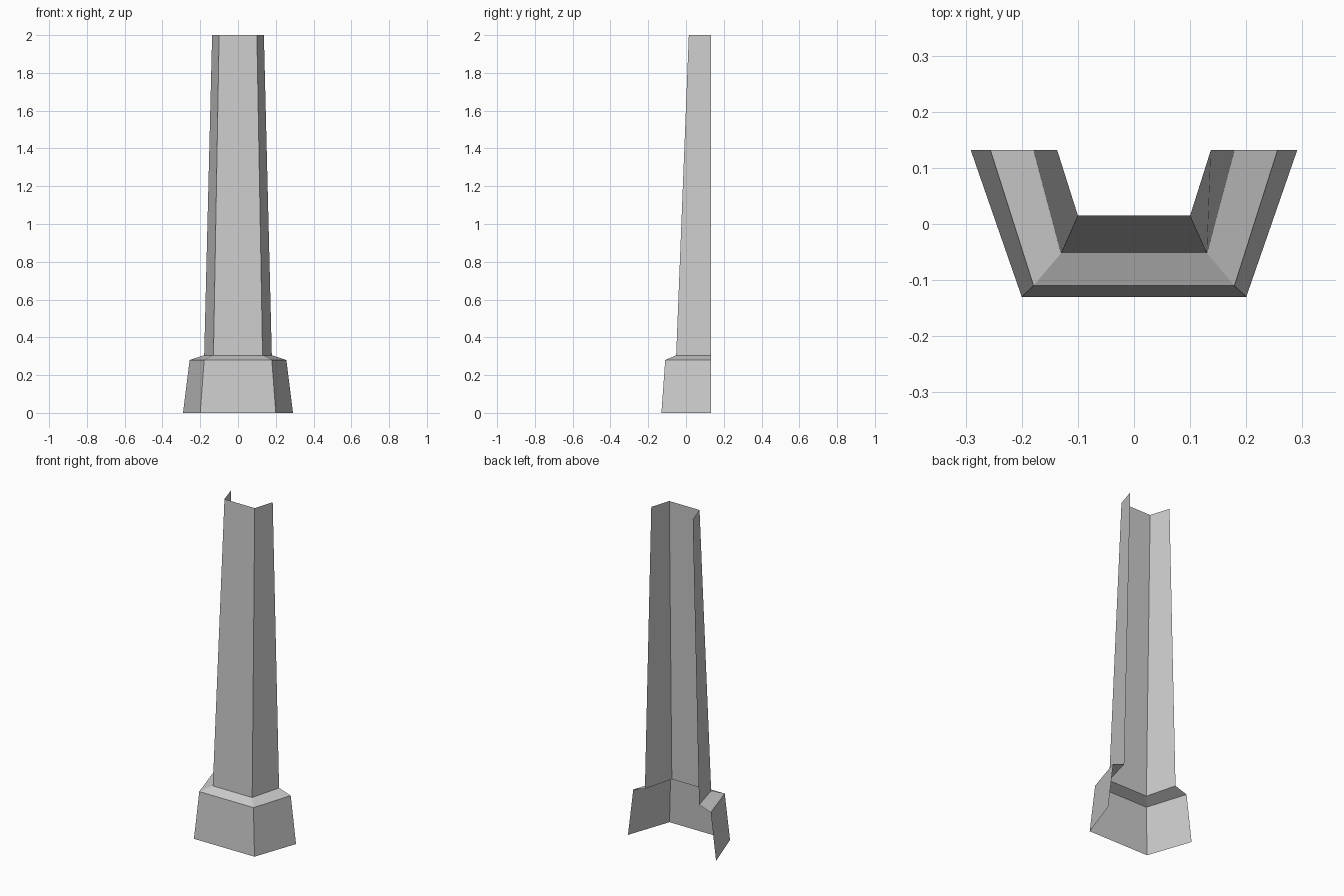
import bpy
import bmesh

cube = bpy.data.objects.get("Cube")
if cube:
    bpy.data.objects.remove(cube, do_unlink=True)

# Single plain grey material
grey = bpy.data.materials.new("plain_grey")
grey.use_nodes = True
colour = (0.6, 0.6, 0.6, 1.0)
grey.diffuse_color = colour
grey.node_tree.nodes["Principled BSDF"].inputs["Base Color"].default_value = colour

BACK_Y = 0.132

# Half-hexagon sections: height, front half width, front y, back half width
GROUND = (0.0, 0.20, -0.13, 0.291)
PLINTH_TOP = (0.28, 0.179, -0.11, 0.256)
SHAFT_FOOT = (0.305, 0.13, -0.052, 0.179)
SHAFT_TOP = (2.0, 0.10, 0.015, 0.137)


def open_shell(name, sections):
    """Loft a three-sided shell, open at the back, top and bottom."""
    bm = bmesh.new()
    rings = []
    for z, front, y, back in sections:
        outline = [(-back, BACK_Y), (-front, y), (front, y), (back, BACK_Y)]
        rings.append([bm.verts.new((px, py, z)) for px, py in outline])
    for low, high in zip(rings, rings[1:]):
        for i in range(3):
            bm.faces.new((low[i], low[i + 1], high[i + 1], high[i]))
    mesh = bpy.data.meshes.new(name)
    bm.to_mesh(mesh)
    bm.free()
    mesh.materials.append(grey)
    obj = bpy.data.objects.new(name, mesh)
    bpy.context.collection.objects.link(obj)
    return obj


# Flared base with its sloping ledge, then the tapered shaft
open_shell("base", [GROUND, PLINTH_TOP, SHAFT_FOOT])
open_shell("shaft", [SHAFT_FOOT, SHAFT_TOP])
